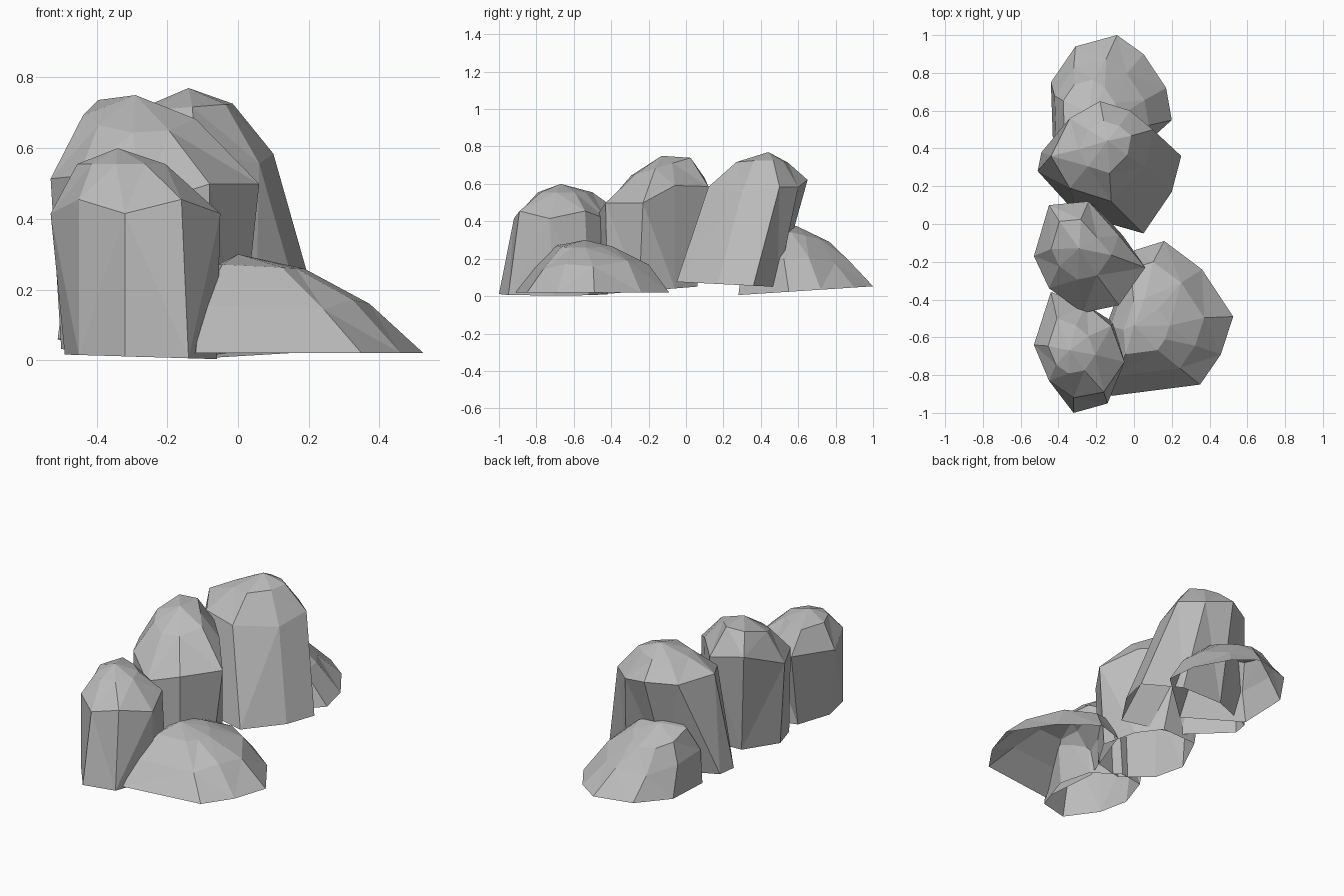
import bpy, bmesh

cube = bpy.data.objects.get("Cube")
if cube:
    bpy.data.objects.remove(cube, do_unlink=True)

# One plain stone colour
stone = bpy.data.materials.new("grey_stone")
stone.use_nodes = True
grey = (0.5, 0.5, 0.5, 1)
stone.diffuse_color = grey
stone.node_tree.nodes["Principled BSDF"].inputs["Base Color"].default_value = grey


def middle(outline):
    """Average point of an outline."""
    count = len(outline)
    return sum(p[0] for p in outline) / count, sum(p[1] for p in outline) / count


def shrink(outline, scale, centre):
    """Smaller copy of an outline around a new centre."""
    mx, my = middle(outline)
    return [(centre[0] + scale * (x - mx), centre[1] + scale * (y - my))
            for x, y in outline]


def ring(bm, outline, z, slope_x=0, slope_y=0, zigzag=0):
    """Outline lifted onto a tilted plane; zigzag alternates the heights."""
    mx, my = middle(outline)
    return [bm.verts.new((x, y, z + slope_x * (x - mx) + slope_y * (y - my)
                          + (zigzag if i % 2 else -zigzag)))
            for i, (x, y) in enumerate(outline)]


def boulder(name, base, base_plane, shoulder, shoulder_plane,
            crown, crown_plane, peak):
    """Faceted, open-bottomed shell: base, shoulder, crown and peak."""
    bm = bmesh.new()
    loops = [ring(bm, base, *base_plane),
             ring(bm, shoulder, *shoulder_plane),
             ring(bm, crown, *crown_plane)]
    top = bm.verts.new(peak)
    sides = len(base)
    for low, high in zip(loops, loops[1:]):
        for i in range(sides):
            j = (i + 1) % sides
            bm.faces.new((low[i], low[j], high[j], high[i]))
    for i in range(sides):
        bm.faces.new((loops[-1][i], loops[-1][(i + 1) % sides], top))
    bmesh.ops.triangulate(bm, faces=bm.faces[:])
    bmesh.ops.recalc_face_normals(bm, faces=bm.faces[:])
    mesh = bpy.data.meshes.new(name)
    bm.to_mesh(mesh)
    bm.free()
    mesh.materials.append(stone)
    bpy.context.collection.objects.link(bpy.data.objects.new(name, mesh))


# Front boulder: upright, flaring slightly at the foot
foot = [(-.06, -.71), (-.11, -.52), (-.27, -.42), (-.42, -.45),
        (-.49, -.65), (-.45, -.83), (-.32, -1), (-.14, -.95)]
shoulder = [(-.05, -.73), (-.12, -.54), (-.25, -.43), (-.44, -.36),
            (-.53, -.64), (-.45, -.83), (-.32, -.92), (-.16, -.89)]
boulder("front_boulder", foot, (.01, -.03), shoulder, (.435, 0, 0, .02),
        shrink(shoulder, .52, (-.33, -.66)), (.555,), (-.34, -.67, .6))

# Middle boulder: shoulder rises towards the back
foot = [(.01, -.25), (-.06, -.06), (-.17, .06), (-.4, .05),
        (-.5, -.17), (-.44, -.34), (-.27, -.46), (-.09, -.42)]
shoulder = [(.06, -.23), (-.08, -.06), (-.24, .12), (-.45, .1),
            (-.53, -.17), (-.45, -.34), (-.27, -.47), (-.08, -.43)]
boulder("middle_boulder", foot, (.03, 0, .08), shoulder, (.535, 0, .25, .025),
        shrink(shoulder, .54, (-.29, -.14)), (.69, 0, .3), (-.29, -.13, .75))

# Back boulder: leans away from its foot
foot = [(.2, .17), (.25, .36), (.05, .49), (-.22, .49),
        (-.49, .38), (-.51, .28), (-.3, .05), (.05, -.05)]
shoulder = [(.06, .3), (.1, .5), (-.02, .6), (-.18, .65),
            (-.34, .56), (-.44, .36), (-.34, .19), (-.12, .12)]
boulder("back_boulder", foot, (.06, 0, -.05), shoulder, (.595, -.1, .06, .01),
        shrink(shoulder, .52, (-.15, .42)), (.715, .08), (-.14, .44, .77))

# Low boulder behind the row
foot = [(.2, .55), (.17, .72), (.05, .9), (-.09, 1),
        (-.31, .94), (-.44, .75), (-.43, .46), (-.1, .28)]
boulder("low_back_boulder", foot, (.033, 0, .065),
        shrink(foot, .78, (-.17, .64)), (.2, 0, -.1, .01),
        shrink(foot, .45, (-.23, .63)), (.325, 0, -.25), (-.24, .59, .375))

# Low boulder beside the row
foot = [(.525, -.49), (.36, -.24), (.16, -.09), (0, -.14),
        (-.15, -.55), (-.12, -.91), (.35, -.85), (.46, -.69)]
boulder("low_side_boulder", foot, (.02,),
        shrink(foot, .74, (.13, -.5)), (.165, .02, .05, .01),
        shrink(foot, .36, (.07, -.54)), (.265, -.05), (0, -.54, .3))
